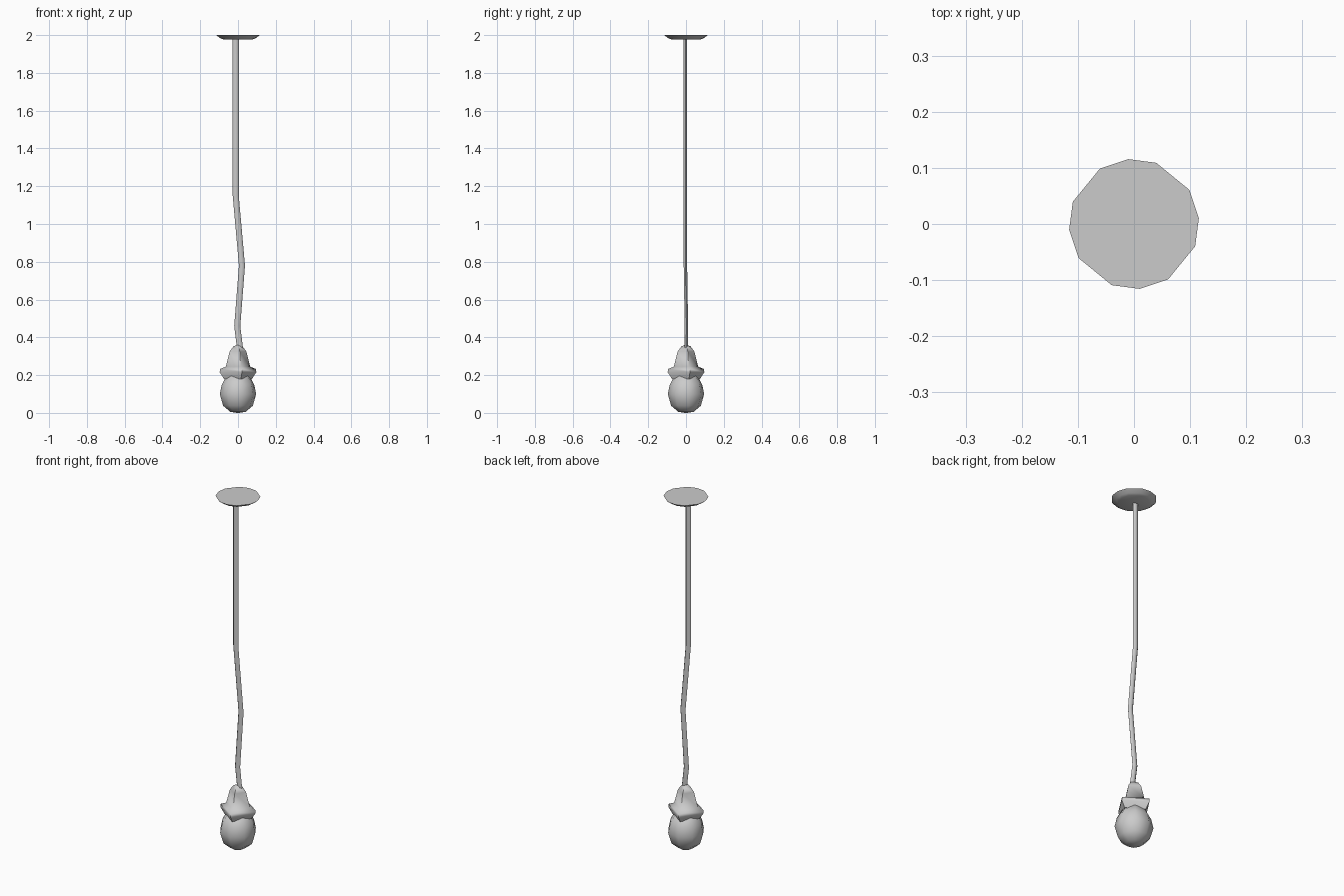
import bpy, bmesh, math
from mathutils import Vector

if "Cube" in bpy.data.objects:
    bpy.data.objects.remove(bpy.data.objects["Cube"])


def finish(name, bm, angle):
    bmesh.ops.recalc_face_normals(bm, faces=bm.faces[:])
    mesh = bpy.data.meshes.new(name)
    bm.to_mesh(mesh)
    bm.free()
    obj = bpy.data.objects.new(name, mesh)
    bpy.context.collection.objects.link(obj)
    bpy.ops.object.select_all(action='DESELECT')
    bpy.context.view_layer.objects.active = obj
    obj.select_set(True)
    bpy.ops.object.shade_smooth_by_angle(angle=math.radians(angle))
    return obj


def loft(name, rings, angle=80):
    """Skin a stack of equal-sized point rings and cap both ends."""
    bm = bmesh.new()
    loops = [[bm.verts.new(p) for p in ring] for ring in rings]
    n = len(loops[0])
    for a, b in zip(loops, loops[1:]):
        for i in range(n):
            j = (i + 1) % n
            bm.faces.new((a[i], a[j], b[j], b[i]))
    bm.faces.new(loops[0])
    bm.faces.new(loops[-1])
    return finish(name, bm, angle)


def turned(name, profile, angles, angle=80):
    """Lathe a (radius, z) profile around z at the given angles."""
    rings = [[(r * math.cos(math.radians(a)), r * math.sin(math.radians(a)), z)
              for a in angles] for r, z in profile]
    return loft(name, rings, angle)


# Ceiling plate: shallow twelve-sided dish, slightly uneven facets
plate_angles = [a + 90 * k for k in range(4) for a in (5, 31.5, 70)]
turned("ceiling_plate", [(0.08, 1.978), (0.095, 1.984), (0.116, 2.0)],
       plate_angles)

# Hanging cord: thin flattened section along a slightly crooked path
path = [(-0.012, -0.003, 1.99), (-0.012, -0.003, 1.15), (0.021, -0.003, 0.78),
        (-0.004, 0.002, 0.46), (0.012, 0.0, 0.33)]
cord = [[Vector(p) + Vector((0.016 * math.cos(t), 0.0105 * math.sin(t), 0))
         for t in (math.tau * i / 6 for i in range(6))] for p in path]
loft("cord", cord)

# Socket: tapering four-sided cap with a flared collar
socket_profile = [(0.006, 0.36), (0.025, 0.352), (0.045, 0.325),
                  (0.066, 0.245), (0.098, 0.232), (0.099, 0.215),
                  (0.076, 0.18)]
turned("socket", socket_profile, [12 + 90 * k for k in range(4)], 60)

# Bulb: low-sided globe tucked up into the collar
bulb_profile = [(0.005, 0.0), (0.042, 0.006), (0.08, 0.038), (0.098, 0.1),
                (0.087, 0.15), (0.062, 0.195), (0.01, 0.215)]
turned("bulb", bulb_profile, [10 + 45 * k for k in range(8)])
